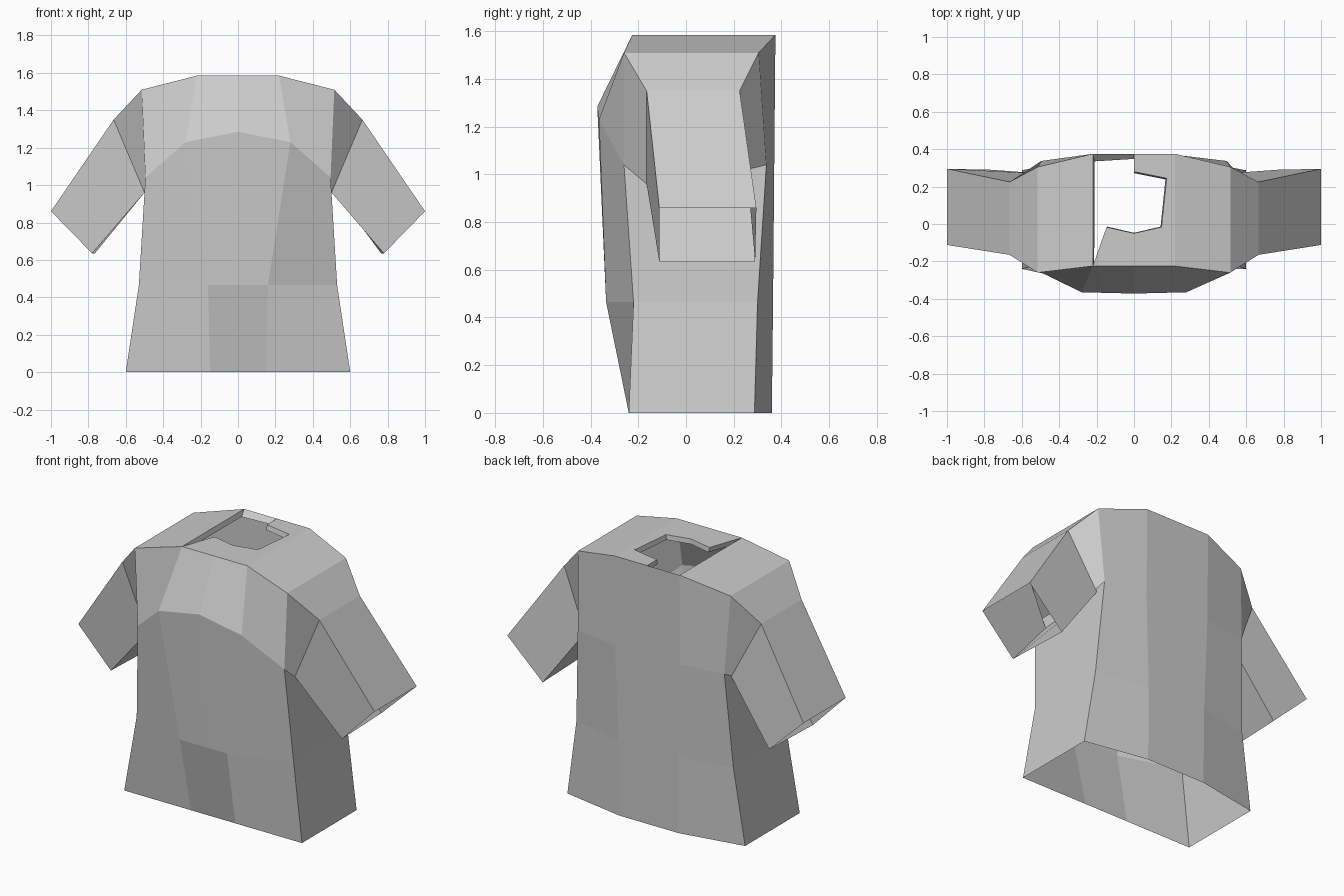
import bpy, bmesh

if "Cube" in bpy.data.objects:
    bpy.data.objects.remove(bpy.data.objects["Cube"])

grey = bpy.data.materials.new("cloth_grey")
grey.diffuse_color = (0.6, 0.6, 0.6, 1)
grey.use_nodes = True
grey.node_tree.nodes["Principled BSDF"].inputs["Base Color"].default_value = grey.diffuse_color


def make(name, polys):
    """Sheet of flat faces with shared corners welded."""
    bm = bmesh.new()
    for p in polys:
        bm.faces.new([bm.verts.new(c) for c in p])
    bmesh.ops.remove_doubles(bm, verts=bm.verts, dist=0.001)
    bmesh.ops.recalc_face_normals(bm, faces=bm.faces)
    me = bpy.data.meshes.new(name)
    bm.to_mesh(me)
    bm.free()
    me.materials.append(grey)
    ob = bpy.data.objects.new(name, me)
    bpy.context.collection.objects.link(ob)
    return ob


def mirror(polys):
    return polys + [[(-x, y, z) for x, y, z in reversed(p)] for p in polys]


def bridge(rows):
    """Quads between neighbouring rows of points."""
    return [[a[i], a[i + 1], b[i + 1], b[i]]
            for a, b in zip(rows, rows[1:]) for i in range(len(a) - 1)]


# Half rows run from front centre to the side seam, hem to shoulder
front = [
    [(0, -.24, 0), (.15, -.24, 0), (.6, -.24, 0)],
    [(0, -.335, .465), (.16, -.335, .465), (.53, -.22, .465)],
    [(0, -.372, 1.285), (.28, -.365, 1.23), (.495, -.26, 1.04)],
    [(0, -.225, 1.585), (.22, -.225, 1.585), (.515, -.26, 1.51)],
]
back = [
    [(0, .36, 0), (.2, .36, 0), (.6, .287, 0)],
    [(0, .365, .465), (.2, .365, .465), (.53, .3, .465)],
    [(0, .37, 1.04), (.22, .37, 1.04), (.495, .337, 1.04)],
    [(0, .375, 1.585), (.22, .375, 1.585), (.515, .305, 1.51)],
]
sides = bridge([[f[2], b[2]] for f, b in zip(front[:3], back[:3])])
shoulder = [[front[3][1], front[3][2], back[3][2], back[3][1]]]
make("shirt_body", mirror(bridge(front) + bridge(back) + sides + shoulder))

# Yoke around the neck: full on one half, only the front piece on the other
Z = 1.585
outer = [(0, -.225, Z), (.22, -.225, Z), (.22, .375, Z), (0, .375, Z)]
inner = [(0, -.05, Z), (.147, -.017, Z), (.175, .245, Z), (0, .28, Z)]
yoke = bridge([outer, inner])
make("neck_yoke", yoke + mirror(yoke[:1])[1:])

# Narrow folded lip hanging from the neck opening
rim = [(-.22, -.225, Z), (-.22, .375, Z), (0, .375, Z), (0, .28, Z),
       (.175, .245, Z), (.147, -.017, Z), (0, -.05, Z), (-.147, -.017, Z)]
low = [(-.213, -.215, Z - .03), (-.21, .335, Z - .03), (0, .348, Z - .03),
       (0, .272, Z - .03), (.168, .238, Z - .03), (.142, -.014, Z - .03),
       (0, -.047, Z - .03), (-.142, -.014, Z - .03)]
make("neck_lip", bridge([rim + rim[:1], low + low[:1]]))

# Sleeves: shoulder ring, upper ring, cuff ring (front top, back top, back low, front low)
rings = [
    [front[3][2], back[3][2], back[2][2], front[2][2]],
    [(.665, -.165, 1.35), (.665, .225, 1.35), (.495, .27, 1.0), (.5, -.165, .96)],
    [(1, -.112, .86), (1, .295, .86), (.765, .29, .635), (.78, -.112, .635)],
]
make("sleeves", mirror(bridge([r + r[:1] for r in rings])))
